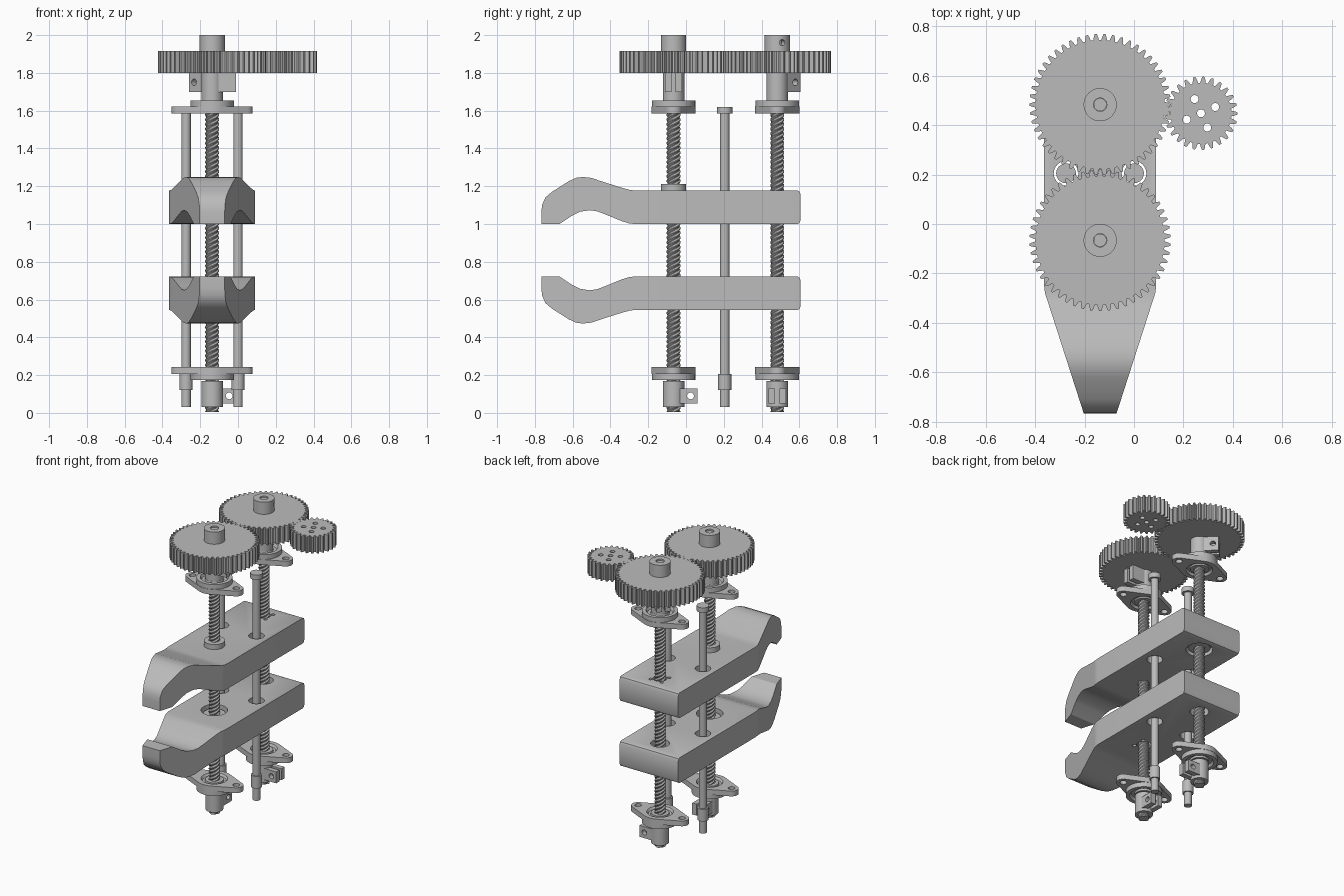
import bpy, bmesh
from math import sin, cos, pi, radians, acos, atan2
from mathutils import Vector, Matrix

cube = bpy.data.objects.get("Cube")
if cube:
    bpy.data.objects.remove(cube, do_unlink=True)

steel = bpy.data.materials.new("plain grey metal")
steel.use_nodes = True
grey = (0.5, 0.5, 0.5, 1)
steel.diffuse_color = grey
steel.node_tree.nodes["Principled BSDF"].inputs["Base Color"].default_value = grey
parts = []


def finish(bm, name):
    bmesh.ops.recalc_face_normals(bm, faces=bm.faces)
    mesh = bpy.data.meshes.new(name)
    bm.to_mesh(mesh)
    bm.free()
    mesh.materials.append(steel)
    obj = bpy.data.objects.new(name, mesh)
    bpy.context.collection.objects.link(obj)
    parts.append(obj)
    return obj


def prism(name, outline, low, high, matrix=Matrix()):
    """Extrude a flat outline between two heights."""
    bm = bmesh.new()
    face = bm.faces.new([bm.verts.new((x, y, low)) for x, y in outline])
    up = bmesh.ops.extrude_face_region(bm, geom=[face])["geom"]
    bmesh.ops.translate(bm, vec=(0, 0, high - low), verts=[v for v in up if isinstance(v, bmesh.types.BMVert)])
    bm.transform(matrix)
    return finish(bm, name)


def arc(x, y, r, start, end, n):
    return [(x + r * cos(start + (end - start) * i / n), y + r * sin(start + (end - start) * i / n))
            for i in range(n + 1)]


def disc(name, x, y, r, low, high, n=32):
    return prism(name, arc(x, y, r, 0, 2 * pi, n)[:-1], low, high)


def pin(name, centre, direction, r, half):
    """Cylinder centred on a point and lying along a direction."""
    turn = Vector(direction).to_track_quat('Z', 'Y').to_matrix().to_4x4()
    return prism(name, arc(0, 0, r, 0, 2 * pi, 20)[:-1], -half, half, Matrix.Translation(centre) @ turn)


def lathe(name, x, y, z, profile, up=1, n=40):
    """Revolve a closed (radius, height) loop around a vertical axis."""
    bm = bmesh.new()
    rings = [[bm.verts.new((x + r * cos(2 * pi * i / n), y + r * sin(2 * pi * i / n), z + up * h))
              for r, h in profile] for i in range(n)]
    for i in range(n):
        for j in range(len(profile)):
            a, b, k = rings[i], rings[(i + 1) % n], (j + 1) % len(profile)
            bm.faces.new((a[j], b[j], b[k], a[k]))
    return finish(bm, name)


def combine(obj, tool, operation='DIFFERENCE'):
    mod = obj.modifiers.new("cut", 'BOOLEAN')
    mod.operation, mod.solver, mod.object = operation, 'EXACT', tool
    tool.hide_render = True
    bpy.context.view_layer.objects.active = obj
    bpy.ops.object.modifier_apply(modifier=mod.name)
    parts.remove(tool)
    bpy.data.objects.remove(tool, do_unlink=True)


def threaded_screw(name, x, y, low, high, lead=0.1, n=24):
    """Four-start thread: a lobed section twisted up the axis."""
    bm = bmesh.new()
    radii = (0.037, 0.037, 0.034, 0.031, 0.031, 0.034)
    rings = []
    for k in range(int((high - low) / lead * n) + 1):
        ring = []
        for i in range(n):
            a = 2 * pi * (i + k) / n
            r = radii[i % 6]
            ring.append(bm.verts.new((x + r * cos(a), y + r * sin(a), low + k * lead / n)))
        rings.append(ring)
    for a, b in zip(rings, rings[1:]):
        for i in range(n):
            j = (i + 1) % n
            bm.faces.new((a[i], a[j], b[j], b[i]))
    bm.faces.new(rings[0])
    bm.faces.new(rings[-1])
    return finish(bm, name)


def gear(name, x, y, teeth, phase):
    module, pts = 0.011, []
    pitch = module * teeth / 2
    for t in range(teeth):
        for f, r in ((-0.36, -1.25), (-0.24, 0), (-0.12, 1), (0.12, 1), (0.24, 0), (0.36, -1.25)):
            a = phase + 2 * pi * (t + f) / teeth
            pts.append((x + (pitch + r * module) * cos(a), y + (pitch + r * module) * sin(a)))
    return prism(name, pts, 1.8, 1.915)


def clamp(name, x, y, low, high, heading, body):
    """Split clamp collar with two drilled ears."""
    disc(name + "_collar", x, y, 0.057, *body)
    place = Matrix.Translation((x, y, 0)) @ Matrix.Rotation(heading, 4, 'Z')
    for side in (-1, 1):
        ear = prism(name + "_ear", [(0.02, side * 0.011), (0.127, side * 0.011),
                                    (0.127, side * 0.046), (0.02, side * 0.046)], low, high, place)
        spot = place @ Vector((0.09, 0, (low + high) / 2))
        combine(ear, pin("drill", spot, (-sin(heading), cos(heading), 0), 0.018, 0.1))


def bearing(name, x, y, z, up):
    """Two-bolt flange with a round housing; up is the housing side."""
    phi = acos(0.07 / 0.17)
    outline = (arc(x + 0.17, y, 0.045, -phi, phi, 10) + arc(x, y, 0.117, phi, pi - phi, 10)
               + arc(x - 0.17, y, 0.045, pi - phi, pi + phi, 10) + arc(x, y, 0.117, pi + phi, 2 * pi - phi, 10))
    plate = prism(name + "_flange", outline, *sorted((z, z + up * 0.037)))
    for dx, r in ((-0.17, 0.022), (0.17, 0.022), (0, 0.085)):
        combine(plate, disc("drill", x + dx, y, r, z - 0.1, z + 0.1))
    lathe(name + "_housing", x, y, z, [(0.03, 0.005), (0.058, 0.005), (0.06, 0.015), (0.075, 0.015),
          (0.085, 0), (0.09, 0.03), (0.115, 0.036), (0.115, 0.07), (0.09, 0.07), (0.08, 0.052),
          (0.06, 0.052), (0.058, 0.065), (0.03, 0.065)], up)


cx, front_y, back_y, rod_y = -0.137, -0.066, 0.483, 0.205
rods = (-0.275, 0.0)

# Lead screws with their gears, hubs, clamps and bearings
big, small = 50, 25
back_phase = -pi / 2 + pi / big
for name, y, phase, top_turn, low_turn in (("front", front_y, pi / 2, 0, pi / 2),
                                           ("back", back_y, back_phase, 3 * pi / 4, 0)):
    threaded_screw(name + "_lead_screw", cx, y, 0.005, 1.8)
    disc(name + "_screw_tip", cx, y, 0.026, 1.8, 1.99)
    gear(name + "_gear", cx, y, big, phase)
    hub = lathe(name + "_gear_hub", cx, y, 1.9, [(0.027, 0), (0.067, 0), (0.067, 0.1), (0.027, 0.1)])
    combine(hub, pin("drill", (cx, y, 1.96), (0.92, 0.4, 0), 0.016, 0.2))
    clamp(name + "_upper_clamp", cx, y, 1.7, 1.8, top_turn, (1.65, 1.81))
    clamp(name + "_lower_clamp", cx, y, 0.05, 0.13, low_turn, (0.03, 0.17))
    bearing(name + "_upper_bearing", cx, y, 1.585, 1)
    bearing(name + "_lower_bearing", cx, y, 0.243, -1)

# Small drive gear with five drilled holes
gx, gy = 0.271, 0.448
aim = atan2(gy - back_y, gx - cx)
teeth_off = ((aim - back_phase) * big / (2 * pi)) % 1
pinion = gear("drive_gear", gx, gy, small, aim + pi + (0.5 + teeth_off) * 2 * pi / small)
combine(pinion, disc("drill", gx, gy, 0.016, 1.7, 2))
for k in range(4):
    a = radians(24 + 90 * k)
    combine(pinion, disc("drill", gx + 0.063 * cos(a), gy + 0.063 * sin(a), 0.016, 1.7, 2))

# Guide rods
for x, side in zip(rods, ("right", "left")):
    disc(side + "_guide_rod", x, rod_y, 0.025, 0.15, 1.6)
    disc(side + "_rod_cap", x, rod_y, 0.04, 1.585, 1.62)
    disc(side + "_rod_collar", x, rod_y, 0.035, 0.12, 0.205)
    disc(side + "_rod_foot", x, rod_y, 0.025, 0.03, 0.12)

# Clamp jaws: side profile trimmed by the tapered plan
profile = [(0.59, 1.0), (0.6, 1.005), (0.607, 1.02), (0.607, 1.155), (0.6, 1.172), (0.59, 1.177),
           (-0.27, 1.177), (-0.3, 1.181), (-0.34, 1.192), (-0.46, 1.23), (-0.5, 1.244), (-0.545, 1.249),
           (-0.58, 1.245), (-0.62, 1.227), (-0.71, 1.17), (-0.745, 1.14), (-0.762, 1.1), (-0.766, 1.06),
           (-0.766, 1.0), (-0.67, 1.0), (-0.6, 1.046), (-0.56, 1.065), (-0.51, 1.073), (-0.47, 1.067),
           (-0.43, 1.052), (-0.34, 1.015), (-0.3, 1.003), (-0.27, 1.0)]
half_plan = [(0.227, 0.7), (0.227, -0.25), (0.223, -0.28), (0.215, -0.305), (0.062, -0.78)]
plan = [(cx + x, y) for x, y in half_plan] + [(cx - x, y) for x, y in reversed(half_plan)]
side_on = Matrix(((0, 0, 1, cx), (1, 0, 0, 0), (0, 1, 0, 0), (0, 0, 0, 1)))


def jaw(name, lower):
    outline = [(y, 1.722 - z if lower else z) for y, z in profile]
    body = prism(name, outline, -0.3, 0.3, side_on)
    combine(body, prism("trim", plan, 0, 2), 'INTERSECT')
    for x in rods:
        combine(body, disc("drill", x, rod_y, 0.05, 0, 2))
    return body


def bolt_holes(body, y, low, high):
    for k in range(4):
        a = pi / 4 + k * pi / 2
        combine(body, disc("drill", cx + 0.06 * cos(a), y + 0.06 * sin(a), 0.012, low, high, 16))


upper = jaw("upper_jaw", False)
combine(upper, disc("drill", cx, back_y, 0.085, 0.9, 1.04))
combine(upper, disc("drill", cx, back_y, 0.045, 0.9, 1.3))
bolt_holes(upper, back_y, 1.1, 1.3)
lower = jaw("lower_jaw", True)
combine(lower, disc("drill", cx, front_y, 0.085, 0.67, 0.8))
combine(lower, disc("drill", cx, front_y, 0.045, 0.4, 0.8))
bolt_holes(lower, front_y, 0.4, 0.62)
combine(lower, disc("drill", cx, back_y, 0.06, 0.4, 0.8))

# Flanged nuts on the screws
disc("upper_front_nut", cx, front_y, 0.067, 1.17, 1.212)
disc("upper_back_nut", cx, back_y, 0.07, 1.012, 1.04)
disc("lower_front_nut", cx, front_y, 0.07, 0.67, 0.7)

bpy.ops.object.select_all(action='DESELECT')
for obj in parts:
    obj.select_set(True)
bpy.context.view_layer.objects.active = parts[0]
bpy.ops.object.shade_smooth_by_angle(angle=radians(30))
